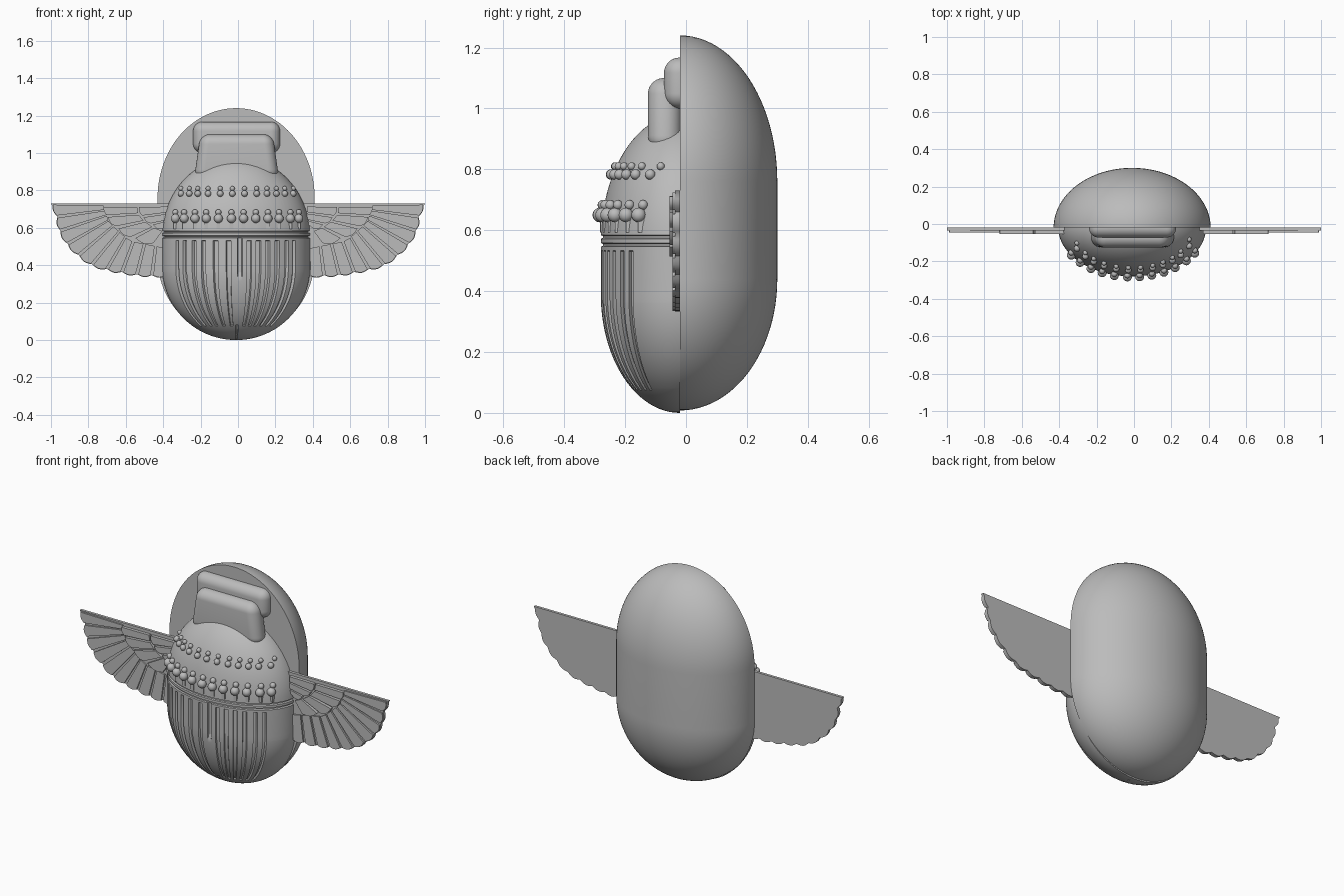
import bpy, bmesh, math
from mathutils import Vector

old = bpy.data.objects.get("Cube")
if old:
    bpy.data.objects.remove(old, do_unlink=True)

stone = bpy.data.materials.new("stone grey")
stone.use_nodes = True
COLOUR = (0.5, 0.5, 0.5, 1)
stone.diffuse_color = COLOUR
stone.node_tree.nodes["Principled BSDF"].inputs["Base Color"].default_value = COLOUR

CX, BACK = -0.01, -0.02          # body centre line and joint plane


def finish(name, bm, angle=35):
    bmesh.ops.remove_doubles(bm, verts=bm.verts, dist=0.00005)
    bmesh.ops.recalc_face_normals(bm, faces=bm.faces)
    mesh = bpy.data.meshes.new(name)
    bm.to_mesh(mesh)
    bm.free()
    ob = bpy.data.objects.new(name, mesh)
    bpy.context.collection.objects.link(ob)
    mesh.materials.append(stone)
    bpy.ops.object.select_all(action='DESELECT')
    ob.select_set(True)
    bpy.context.view_layer.objects.active = ob
    bpy.ops.object.shade_smooth_by_angle(angle=math.radians(angle))
    return ob


def ring_scale(z, ends):
    """Width factor of a capsule with elliptical ends."""
    z0, low, high, z1 = ends
    t = (low - z) / (low - z0) if z < low else max(0, (z - high) / (z1 - high))
    return math.sqrt(max(0, 1 - t * t))


def half_capsule(name, rx, ry, ends, angles, extra_rows=(), depth=lambda a, z: 0):
    z0, low, high, z1 = ends
    n = 24
    rows = {low - (low - z0) * math.cos(i * math.pi / 2 / n) for i in range(n + 1)}
    rows |= {high + (z1 - high) * math.sin(i * math.pi / 2 / n) for i in range(n + 1)}
    bm = bmesh.new()
    grid = []
    for z in sorted(rows | set(extra_rows)):
        s = ring_scale(z, ends)
        line = []
        for a in angles:
            k = max(0, s - depth(a, z) / 0.3)
            line.append(bm.verts.new((CX + rx * k * math.sin(a),
                                      BACK + ry * k * math.cos(a), z)))
        grid.append(line)
    for r, q in zip(grid, grid[1:]):
        for i in range(len(r) - 1):
            bm.faces.new((r[i], r[i + 1], q[i + 1], q[i]))
        bm.faces.new((r[-1], r[0], q[0], q[-1]))      # flat joint side
    return finish(name, bm)


# Rear half of the shell
sweep = [math.pi * (i / 64 - 0.5) for i in range(65)]
half_capsule("back_shell", 0.42, 0.32, (0.008, 0.44, 0.76, 1.24), sweep)

# Front body with engraved wing cases and a double belt line
RX, RY, ENDS = 0.395, 0.26, (0, 0.39, 0.56, 0.98)
WIDE, WALL = 0.026, 0.007
groove_x = [-0.325, -0.285, -0.235, -0.185, -0.12, -0.05, 0.06, 0.11, 0.16, 0.21, 0.26, 0.3]
grooves = [(math.asin((x - CX) / RX), 0.08, 0.53) for x in groove_x]
grooves += [(math.asin(0.02 / RX), 0.36, 0.555), (0.02, 0, 0.08)]
columns = set(sweep)
for a, lo, hi in grooves:
    columns |= {a + d for d in (-WIDE - WALL, -WIDE, WIDE, WIDE + WALL)}
belts = (0.552, 0.578)
belt_rows = [b + d for b in belts for d in (-0.006, -0.003, 0.003, 0.006)]


def engraving(a, z):
    if any(abs(z - b) < 0.004 for b in belts):
        return 0.008
    for g, lo, hi in grooves:
        if abs(a - g) < WIDE + 0.0001 and lo <= z <= hi + 0.0001:
            return 0.013
    return 0


body = half_capsule("front_body", RX, -RY, ENDS, sorted(columns),
                    belt_rows + [0.076, 0.08, 0.36, 0.53, 0.533], engraving)


def surface_y(x, z):
    s = ring_scale(z, ENDS)
    return BACK - RY * math.sqrt(max(0, s * s - ((x - CX) / RX) ** 2))


# Rounded head blocks
def rounded_block(name, x0, x1, y0, y1, z0, z1, taper, radius):
    bm = bmesh.new()
    bmesh.ops.create_cube(bm, size=1)
    mid = (x0 + x1) / 2
    for v in bm.verts:
        k = taper if v.co.z > 0 else 1
        v.co = (mid + v.co.x * (x1 - x0) * k,
                (y0 + y1) / 2 + v.co.y * (y1 - y0),
                (z0 + z1) / 2 + v.co.z * (z1 - z0))
    bmesh.ops.bevel(bm, geom=bm.edges[:], offset=radius, segments=10,
                    profile=0.5, affect='EDGES', clamp_overlap=True)
    return finish(name, bm, 60)


rounded_block("head_front", -0.235, 0.22, -0.125, -0.015, 0.86, 1.1, 0.85, 0.052)
rounded_block("head_crest", -0.24, 0.225, -0.072, 0.03, 1.0, 1.167, 1, 0.05)


# Double beads, and the short bars beneath the lower row
def bead_row(name, xs, z, big, small, gap, bars):
    bm = bmesh.new()
    for x in xs:
        for r, dz in ((big, 0), (small, gap)):
            y = surface_y(x, z + dz) - r * 0.4
            balls = bmesh.ops.create_uvsphere(bm, u_segments=16, v_segments=10, radius=r)
            bmesh.ops.translate(bm, verts=balls["verts"], vec=(x, y, z + dz))
        if bars:
            bar = bmesh.ops.create_cube(bm, size=1)["verts"]
            bmesh.ops.scale(bm, verts=bar, vec=(0.02, 0.03, 0.055))
            bmesh.ops.translate(bm, verts=bar, vec=(x, surface_y(x, 0.62) + 0.01, 0.62))
    return finish(name, bm)


upper = [-0.305, -0.26, -0.215, -0.16, -0.095, -0.03, 0.035, 0.1, 0.155, 0.205, 0.25, 0.295]
lower = [-0.335, -0.288, -0.23, -0.17, -0.105, -0.035, 0.03, 0.095, 0.16, 0.22, 0.28, 0.325]
bead_row("upper_beads", upper, 0.783, 0.017, 0.013, 0.027, False)
bead_row("lower_beads", lower, 0.65, 0.024, 0.016, 0.033, True)


# Wings: scalloped sheet, long feathers and two rows of short feathers
def along(path, t):
    """Point at fraction t of a polyline, by segment count."""
    f = t * (len(path) - 1)
    i = min(int(f), len(path) - 2)
    return Vector(path[i]).lerp(Vector(path[i + 1]), f - i)


def bulge(a, b, amount, steps=6):
    side = Vector((b - a).yx) * amount
    side.y = -side.y
    side = -side if side.dot(a - Vector((0.35, 0.75))) < 0 else side
    return [a.lerp(b, i / steps) + side * math.sin(math.pi * i / steps)
            for i in range(steps + 1)]


def plate(bm, points, y0, y1, side):
    front = [bm.verts.new((side * p.x, y0, p.y)) for p in points]
    rear = [bm.verts.new((side * p.x, y1, p.y)) for p in points]
    bm.faces.new(front)
    bm.faces.new(rear[::-1])
    for i in range(len(front)):
        j = (i + 1) % len(front)
        bm.faces.new((front[j], front[i], rear[i], rear[j]))


def fan(bm, inner, outer, count, margin, y0, y1, side):
    for i in range(count):
        t0, t1 = (i + margin) / count, (i + 1 - margin) / count
        tip = bulge(along(outer, t0), along(outer, t1), 0.16)
        root = bulge(along(inner, t1), along(inner, t0), 0)
        plate(bm, tip + root, y0, y1, side)


rim = [Vector(p) for p in ((0.99, 0.73), (0.965, 0.66), (0.95, 0.585), (0.91, 0.515),
                           (0.85, 0.455), (0.78, 0.405), (0.7, 0.38), (0.62, 0.365),
                           (0.54, 0.352), (0.46, 0.347), (0.38, 0.345))]
long_root = [(0.72, 0.722), (0.69, 0.63), (0.58, 0.53), (0.38, 0.49)]
tip_line = [(0.72, 0.717), (0.69, 0.645), (0.6, 0.56), (0.44, 0.515)]
mid_line = [(0.54, 0.717), (0.53, 0.66), (0.47, 0.61), (0.4, 0.58)]
near_line = [(0.37, 0.717), (0.37, 0.68), (0.37, 0.64), (0.37, 0.62)]
mid_tip = [(0.53, 0.717), (0.51, 0.66), (0.46, 0.62), (0.4, 0.59)]

for label, side in (("left", 1), ("right", -1)):
    bm = bmesh.new()
    outline = [Vector((0.3, 0.345)), Vector((0.3, 0.73)), Vector((1.0, 0.73))]
    for a, b in zip(rim, rim[1:]):
        outline += bulge(a, b, 0.16)[1:]
    plate(bm, outline, -0.036, -0.02, side)
    finish(label + "_wing_sheet", bm)

    bm = bmesh.new()
    fan(bm, long_root, rim, len(rim) - 1, 0.09, -0.045, -0.03, side)
    finish(label + "_long_feathers", bm)

    bm = bmesh.new()
    fan(bm, mid_line, tip_line, 4, 0.1, -0.054, -0.03, side)
    fan(bm, near_line, mid_tip, 3, 0.1, -0.054, -0.03, side)
    finish(label + "_short_feathers", bm)
